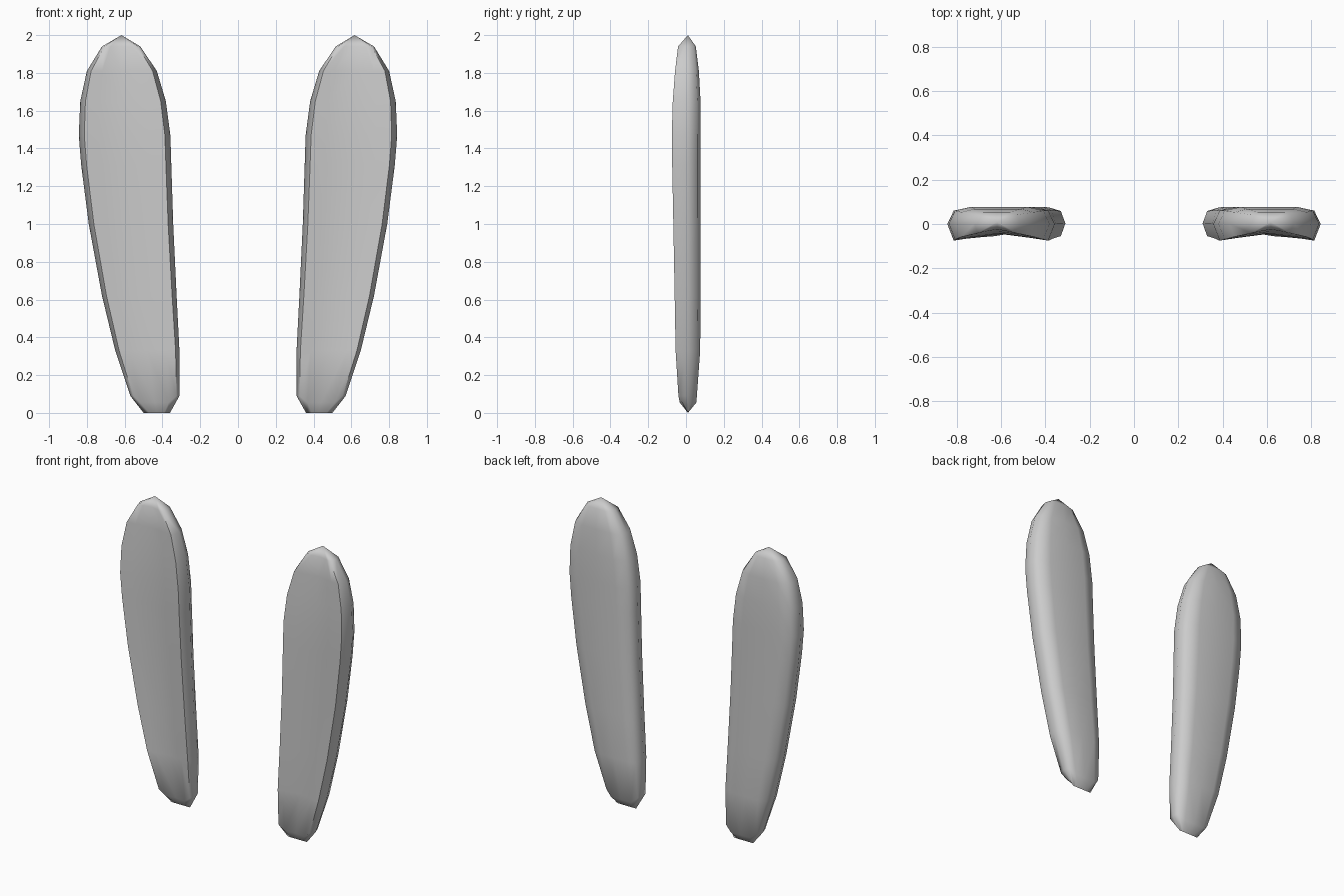
import bpy
import bmesh

if "Cube" in bpy.data.objects:
    bpy.data.objects.remove(bpy.data.objects["Cube"], do_unlink=True)

grey = bpy.data.materials.new("light grey")
grey.use_nodes = True
grey.diffuse_color = (0.6, 0.6, 0.6, 1)
grey.node_tree.nodes["Principled BSDF"].inputs["Base Color"].default_value = (0.6, 0.6, 0.6, 1)

MID_Y = 0.01
# Rings up the blade: height, outer x, inner x, front y, back y
RINGS = [
    (0.00, 0.50, 0.36, MID_Y, MID_Y),
    (0.09, 0.57, 0.31, -0.04, 0.055),
    (0.33, 0.65, 0.31, -0.055, 0.075),
    (0.62, 0.72, 0.325, -0.06, 0.077),
    (1.00, 0.79, 0.343, -0.067, 0.077),
    (1.31, 0.83, 0.353, -0.073, 0.077),
    (1.47, 0.843, 0.358, -0.075, 0.077),
    (1.65, 0.835, 0.382, -0.07, 0.077),
    (1.81, 0.80, 0.43, -0.058, 0.068),
    (1.94, 0.72, 0.517, -0.042, 0.052),
]
# Cross-section: position from outer to inner edge, depth towards back (+) or front (-)
SECTION = [
    (0.0, -0.12), (0.06, 0.75), (0.22, 1.0), (0.5, 1.0), (0.78, 1.0), (0.94, 0.75),
    (1.0, -0.12), (0.94, -1.0), (0.78, -0.86), (0.5, -0.65), (0.22, -0.86), (0.06, -1.0),
]


def build_blade(name, side):
    bm = bmesh.new()
    loops = []
    for i, (z, outer, inner, front, back) in enumerate(RINGS):
        loop = []
        for u, depth in SECTION:
            reach = back - MID_Y if depth > 0 else MID_Y - front
            # The lowest ring dips across the middle
            dip = 0.035 if i == 1 and 0.1 < u < 0.9 else 0
            x = outer + (inner - outer) * u
            loop.append(bm.verts.new((side * x, MID_Y + depth * reach, z - dip)))
        loops.append(loop)

    # Skin between the rings, then close to the pointed tip
    n = len(SECTION)
    for low, high in zip(loops, loops[1:]):
        for j in range(n):
            k = (j + 1) % n
            bm.faces.new((low[j], low[k], high[k], high[j]))
    tip = bm.verts.new((side * 0.617, MID_Y, 2.0))
    for j in range(n):
        bm.faces.new((loops[-1][j], loops[-1][(j + 1) % n], tip))

    # Weld the flattened bottom ring into a wedge edge
    bmesh.ops.remove_doubles(bm, verts=bm.verts[:], dist=0.0005)
    bmesh.ops.recalc_face_normals(bm, faces=bm.faces[:])
    mesh = bpy.data.meshes.new(name)
    bm.to_mesh(mesh)
    bm.free()
    mesh.materials.append(grey)
    obj = bpy.data.objects.new(name, mesh)
    bpy.context.collection.objects.link(obj)

    bpy.ops.object.select_all(action="DESELECT")
    obj.select_set(True)
    bpy.context.view_layer.objects.active = obj
    bpy.ops.object.shade_smooth_by_angle(angle=1.3)


build_blade("left_blade", 1)
build_blade("right_blade", -1)
